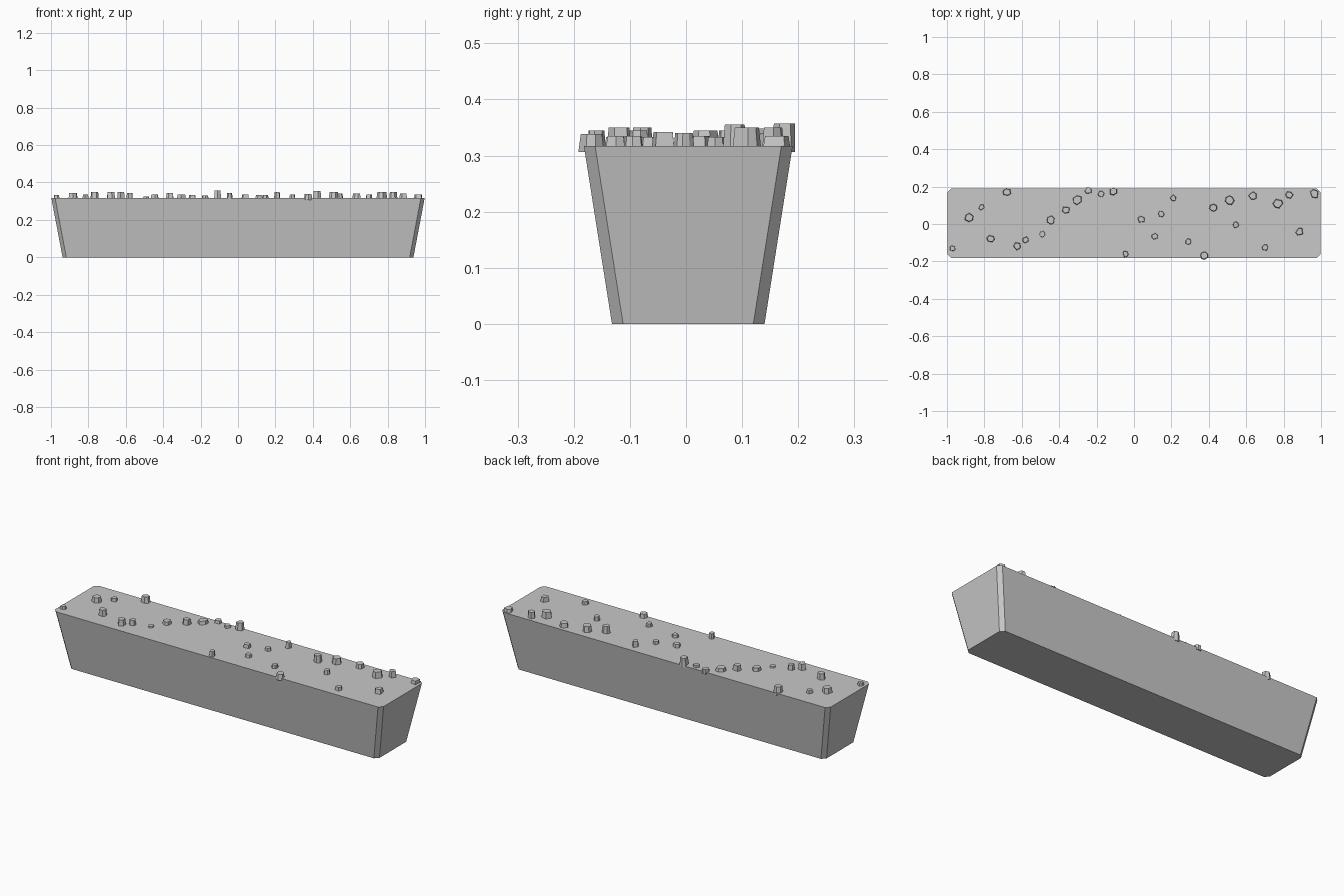
import bpy, bmesh, math, random

if "Cube" in bpy.data.objects:
    bpy.data.objects.remove(bpy.data.objects["Cube"])

random.seed(7)
stone = bpy.data.materials.new("stone_grey")
stone.diffuse_color = (0.58, 0.58, 0.58, 1)
stone.use_nodes = True
stone.node_tree.nodes["Principled BSDF"].inputs["Base Color"].default_value = stone.diffuse_color

CY = 0.004       # the block sits slightly off centre because of overhanging pebbles
BLOCK_TOP = 0.317
PEBBLE_BASE = 0.306


def loft(name, bottom, top):
    """Closed solid between two rings with the same point count."""
    bm = bmesh.new()
    a = [bm.verts.new(p) for p in bottom]
    b = [bm.verts.new(p) for p in top]
    n = len(a)
    bm.faces.new(a[::-1])
    bm.faces.new(b)
    for i in range(n):
        j = (i + 1) % n
        bm.faces.new((a[i], a[j], b[j], b[i]))
    bmesh.ops.recalc_face_normals(bm, faces=bm.faces)
    mesh = bpy.data.meshes.new(name)
    bm.to_mesh(mesh)
    bm.free()
    mesh.materials.append(stone)
    obj = bpy.data.objects.new(name, mesh)
    bpy.context.collection.objects.link(obj)
    return obj


def chamfered_ring(hx, hy, c, z):
    """Rectangle with cut corners."""
    pts = [(hx - c, -hy), (hx, -hy + c), (hx, hy - c), (hx - c, hy),
           (-hx + c, hy), (-hx, hy - c), (-hx, -hy + c), (-hx + c, -hy)]
    return [(x, y + CY, z) for x, y in pts]


def pebble(x, y, top, radius):
    """Small irregular tapered prism."""
    n = random.choice((5, 6, 6, 7))
    turn = random.uniform(0, math.tau)
    angles = [turn + math.tau * (i + random.uniform(-0.2, 0.2)) / n for i in range(n)]
    radii = [radius * random.uniform(0.85, 1.1) for _ in range(n)]

    def ring(scale, z):
        return [(min(1, max(-1, x + scale * r * math.cos(a))),
                 min(0.194, max(-0.194, y + scale * r * math.sin(a))), z)
                for a, r in zip(angles, radii)]
    loft("pebble", ring(1.0, PEBBLE_BASE), ring(0.82, top))


# Tapered block, wider at the top
loft("block", chamfered_ring(0.938, 0.136, 0.02, 0),
     chamfered_ring(0.998, 0.186, 0.02, BLOCK_TOP))

# Pebbles by radius: x, y, top height
pebbles = {
    0.019: [(-0.97, -0.13, .333), (-0.815, 0.09, .335), (-0.58, -0.085, .345),
            (-0.49, -0.055, .325), (-0.175, 0.16, .33), (-0.045, -0.16, .345),
            (0.11, -0.065, .333), (0.145, 0.055, .333), (0.21, 0.138, .348),
            (0.29, -0.095, .335), (0.545, -0.005, .34), (0.70, -0.125, .335)],
    0.023: [(-0.765, -0.08, .35), (-0.68, 0.17, .35), (-0.625, -0.12, .35),
            (-0.365, 0.075, .345), (-0.245, 0.18, .332), (-0.11, 0.175, .357),
            (0.04, 0.025, .335), (0.375, -0.168, .338), (0.425, 0.087, .355),
            (0.635, 0.15, .34), (0.83, 0.155, .35), (0.885, -0.04, .342)],
    0.028: [(-0.88, 0.035, .345), (-0.445, 0.02, .335), (-0.305, 0.13, .335),
            (0.51, 0.128, .348), (0.77, 0.11, .35), (0.965, 0.162, .335)],
}
for radius, places in pebbles.items():
    for x, y, top in places:
        pebble(x, y, top, radius)
